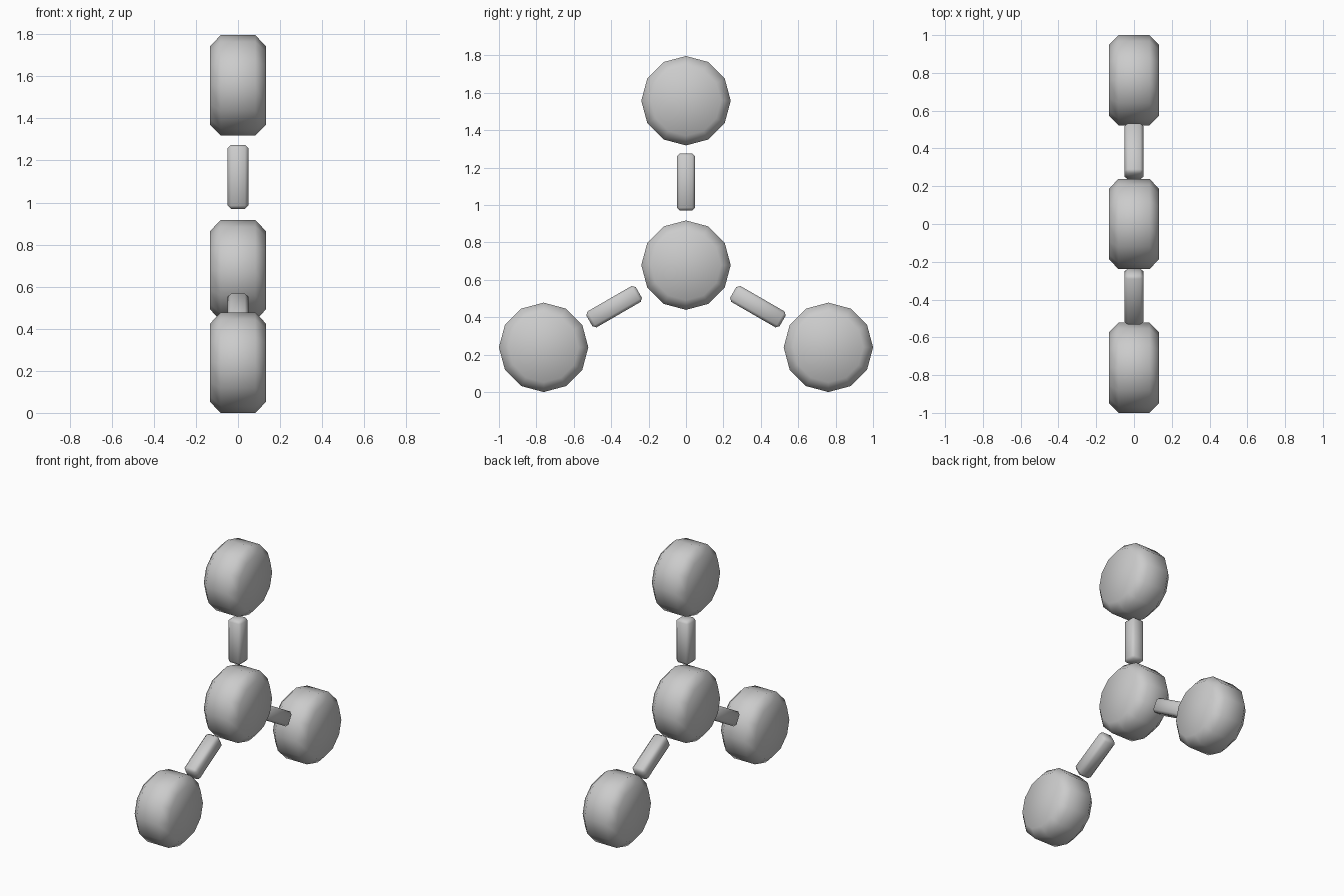
import bpy, bmesh, math
from mathutils import Matrix, Vector

if "Cube" in bpy.data.objects:
    bpy.data.objects.remove(bpy.data.objects["Cube"])

R, HALF_W = 0.239, 0.132          # disc radius and half thickness
HUB_Z, ARM = 0.678, 0.879         # hub height, hub-to-outer-disc distance


def finish(bm, name, matrix):
    bm.transform(matrix)
    bmesh.ops.recalc_face_normals(bm, faces=bm.faces[:])
    for f in bm.faces:
        f.smooth = True
    me = bpy.data.meshes.new(name)
    bm.to_mesh(me)
    bm.free()
    ob = bpy.data.objects.new(name, me)
    bpy.context.collection.objects.link(ob)
    return ob


# Twelve-sided disc with chamfered rims, axis along x
def disc(name, centre):
    bm = bmesh.new()
    bmesh.ops.create_cone(bm, cap_ends=True, segments=12, radius1=R, radius2=R, depth=2 * HALF_W)
    rims = [e for e in bm.edges if abs(e.verts[0].co.z - e.verts[1].co.z) < 1e-4]
    bmesh.ops.bevel(bm, geom=rims, offset=0.05, segments=1, affect='EDGES')
    finish(bm, name, Matrix.Translation(centre) @ Matrix.Rotation(math.pi / 2, 4, 'Y'))


# Chamfered square rod, long axis turned by angle about x
def rod(name, centre, angle):
    bm = bmesh.new()
    bmesh.ops.create_cube(bm, size=1)
    bm.transform(Matrix.Diagonal((0.098, 0.098, 0.305, 1)))
    bmesh.ops.bevel(bm, geom=bm.edges[:], offset=0.016, segments=1, affect='EDGES')
    finish(bm, name, Matrix.Translation(centre) @ Matrix.Rotation(angle, 4, 'X'))


hub = Vector((0, 0, HUB_Z))
disc("hub_disc", hub)

# Three arms spaced 120 degrees apart
for i, side in enumerate(("top", "left", "right")):
    a = math.radians(120 * i)
    d = Vector((0, -math.sin(a), math.cos(a)))
    disc(side + "_disc", hub + d * ARM)
    rod(side + "_rod", hub + d * ARM * 0.505, a)
